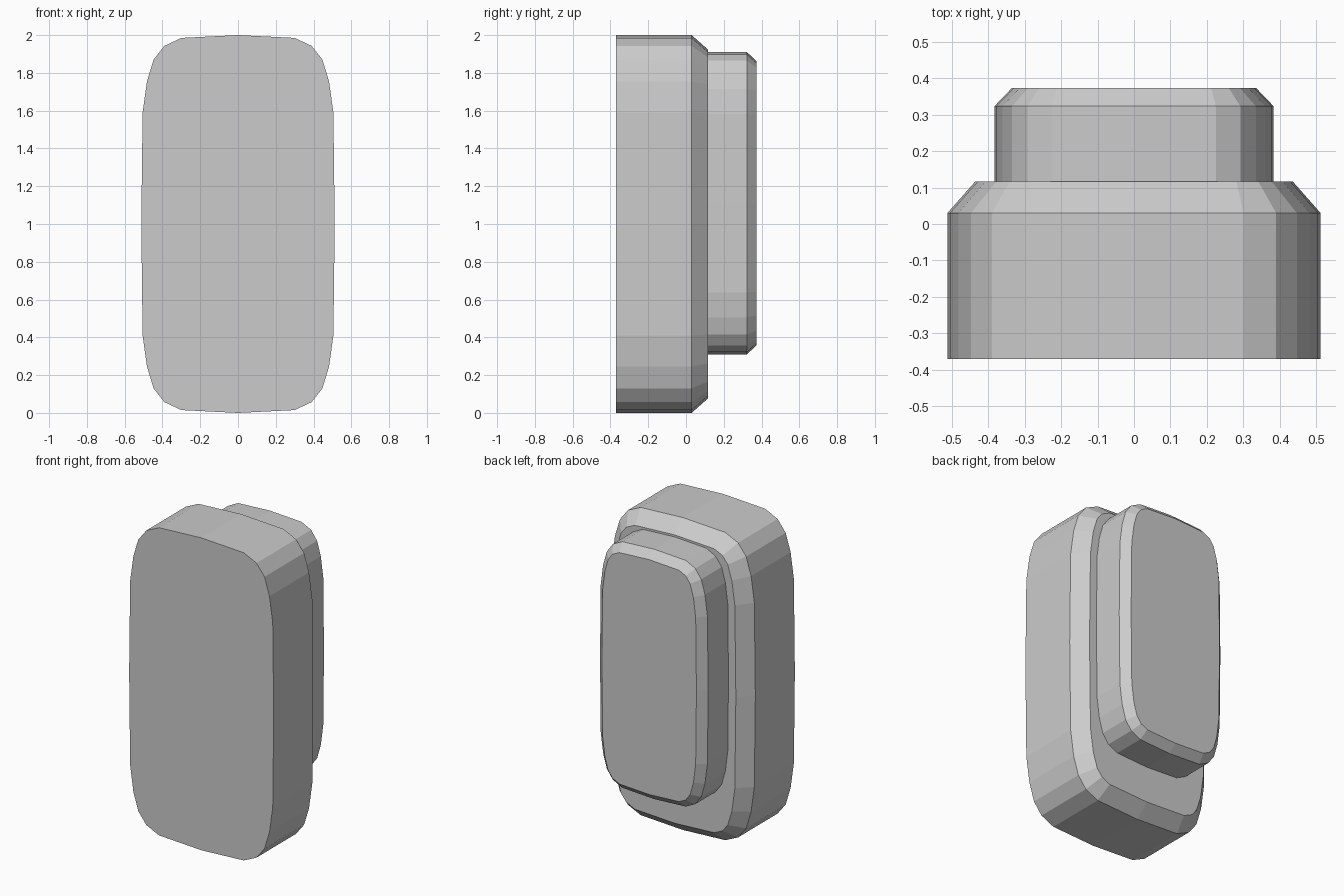
import bpy, bmesh
from mathutils import Vector

if "Cube" in bpy.data.objects:
    bpy.data.objects.remove(bpy.data.objects["Cube"])

grey = bpy.data.materials.new("light_grey")
grey.diffuse_color = (0.6, 0.6, 0.6, 1)
grey.use_nodes = True
grey.node_tree.nodes["Principled BSDF"].inputs["Base Color"].default_value = grey.diffuse_color

# Upper right quarter of the rounded outline, relative to its centre
QUARTER = [(0.512, 0), (0.505, 0.59), (0.482, 0.755), (0.447, 0.87),
           (0.39, 0.943), (0.30, 0.985), (0, 1.0)]


def outline(sx, sz, cz):
    """Full closed outline, mirrored from the quarter and scaled."""
    half = QUARTER + [(-x, z) for x, z in QUARTER[-2::-1]]
    full = half + [(x, -z) for x, z in half[-2:0:-1]]
    return [Vector((x * sx, z * sz + cz)) for x, z in full]


def inset(pts, d):
    """Move every edge of the outline inward by d (mitred corners)."""
    out = []
    for i, p in enumerate(pts):
        a = (p - pts[i - 1]).normalized()
        b = (pts[(i + 1) % len(pts)] - p).normalized()
        na, nb = Vector((-a.y, a.x)), Vector((-b.y, b.x))
        out.append(p + (na + nb) * d / (1 + na.dot(nb)))
    return out


def chamfered_slab(name, pts, y_front, y_edge, y_back, d):
    """Slab along y with a chamfer on its back rim."""
    bm = bmesh.new()
    rings = [[bm.verts.new((p.x, y, p.y)) for p in ring]
             for ring, y in ((pts, y_front), (pts, y_edge), (inset(pts, d), y_back))]
    n = len(pts)
    for r, s in zip(rings, rings[1:]):
        for i in range(n):
            j = (i + 1) % n
            bm.faces.new((r[i], r[j], s[j], s[i]))
    bm.faces.new(rings[0])
    bm.faces.new(rings[-1])
    bmesh.ops.recalc_face_normals(bm, faces=bm.faces)
    mesh = bpy.data.meshes.new(name)
    bm.to_mesh(mesh)
    bm.free()
    mesh.materials.append(grey)
    obj = bpy.data.objects.new(name, mesh)
    bpy.context.collection.objects.link(obj)
    return obj


# Large front body and the smaller raised panel on its back
chamfered_slab("main_body", outline(1, 1, 1), -0.37, 0.03, 0.117, 0.077)
chamfered_slab("back_panel", outline(0.748, 0.8, 1.11), 0.117, 0.323, 0.373, 0.048)
